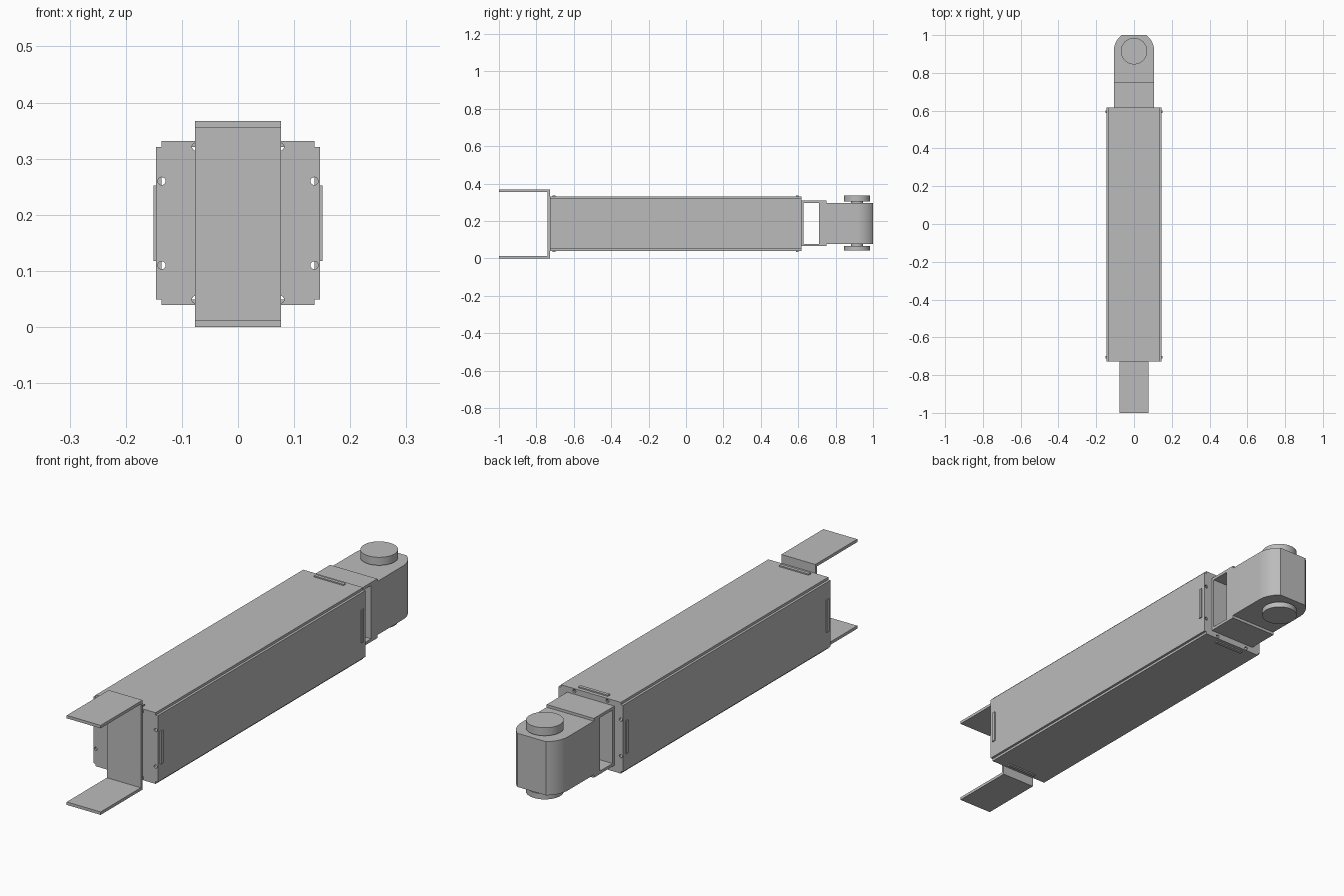
import bpy, bmesh, math
from mathutils import Vector

if "Cube" in bpy.data.objects:
    bpy.data.objects.remove(bpy.data.objects["Cube"])

steel = bpy.data.materials.new("plain_grey_steel")
steel.use_nodes = True
GREY = (0.5, 0.5, 0.5, 1)
steel.diffuse_color = GREY
steel.node_tree.nodes["Principled BSDF"].inputs["Base Color"].default_value = GREY

MID = 0.185            # height of the beam axis
OUT, IN = 0.146, 0.136  # outer and inner half width of the beam
FRONT, BACK = -0.728, 0.617
CAP = 0.008
PIN_Y = 0.915

# Maps a profile point and a depth to a position, by extrusion axis
PLACE = {
    "x": lambda p, d: (d, p[0], p[1]),
    "y": lambda p, d: (p[0], d, p[1]),
    "z": lambda p, d: (p[0], p[1], d),
}


def prism(name, points, axis, start, end, smooth=False):
    """Extrude a closed profile along an axis."""
    bm = bmesh.new()
    place = PLACE[axis]
    face = bm.faces.new([bm.verts.new(place(p, start)) for p in points])
    new = bmesh.ops.extrude_face_region(bm, geom=[face])["geom"]
    shift = Vector(place((0, 0), end - start))
    bmesh.ops.translate(bm, vec=shift, verts=[v for v in new if isinstance(v, bmesh.types.BMVert)])
    bmesh.ops.recalc_face_normals(bm, faces=bm.faces)
    mesh = bpy.data.meshes.new(name)
    bm.to_mesh(mesh)
    bm.free()
    mesh.materials.append(steel)
    obj = bpy.data.objects.new(name, mesh)
    bpy.context.collection.objects.link(obj)
    if smooth:
        bpy.ops.object.select_all(action="DESELECT")
        obj.select_set(True)
        bpy.context.view_layer.objects.active = obj
        bpy.ops.object.shade_smooth_by_angle(angle=math.radians(30))
    return obj


def box(name, x, y, z):
    return prism(name, [(x[0], y[0]), (x[1], y[0]), (x[1], y[1]), (x[0], y[1])], "z", *z)


def circle(cx, cy, r, n=48):
    return [(cx + r * math.cos(2 * math.pi * i / n), cy + r * math.sin(2 * math.pi * i / n))
            for i in range(n)]


def channel(name, web, tip, low, high, t, half):
    """Bent U-shaped strip, with its web at one end and open at the tip."""
    s = t if tip > web else -t
    prism(name, [(web, low), (tip, low), (tip, low + t), (web + s, low + t),
                 (web + s, high - t), (tip, high - t), (tip, high), (web, high)],
          "x", -half, half)


# Beam: four plates that leave a notch along each corner
plate_y = (FRONT + CAP, BACK - CAP)
box("top_plate", (-IN, IN), plate_y, (MID + IN, MID + OUT))
box("bottom_plate", (-IN, IN), plate_y, (MID - OUT, MID - IN))
box("left_plate", (IN, OUT), plate_y, (MID - IN, MID + IN))
box("right_plate", (-OUT, -IN), plate_y, (MID - IN, MID + IN))

# End caps: notched squares, two screw holes along each edge
quarter = [(OUT, -IN), (OUT, IN), (IN, IN)]
outline = []
for i in range(4):
    c, s = round(math.cos(i * math.pi / 2)), round(math.sin(i * math.pi / 2))
    outline += [(x * c - z * s, MID + x * s + z * c) for x, z in quarter]

HOLE = 0.075
for end, y in (("front", FRONT), ("back", BACK - CAP)):
    cap = prism(end + "_cap", outline, "y", y, y + CAP)
    cutters = []
    for side in (-1, 1):
        for off in (-HOLE, HOLE):
            for x, z in ((side * IN, off), (off, side * IN)):
                cut = prism("hole_cutter", circle(x, MID + z, 0.007, 16), "y", y - 0.01, y + CAP + 0.01)
                cut.hide_render = True
                mod = cap.modifiers.new("hole", "BOOLEAN")
                mod.object, mod.operation, mod.solver = cut, "DIFFERENCE", "EXACT"
                cutters.append(cut)
    bpy.context.view_layer.update()
    drilled = bpy.data.meshes.new_from_object(cap.evaluated_get(bpy.context.evaluated_depsgraph_get()))
    cap.modifiers.clear()
    cap.data = drilled
    for cut in cutters:
        bpy.data.objects.remove(cut)

# Locking tabs that stand out of the plates close to both ends
TAB, REACH = 0.067, 0.151
for end, y in (("front", FRONT + 0.022), ("back", BACK - 0.022)):
    ty = (y - 0.007, y + 0.007)
    for side, word in ((1, "left"), (-1, "right")):
        xs = sorted((side * IN, side * REACH))
        box(f"{end}_{word}_tab", xs, ty, (MID - TAB, MID + TAB))
    for side, word in ((1, "top"), (-1, "bottom")):
        zs = sorted((MID + side * IN, MID + side * REACH))
        box(f"{end}_{word}_tab", (-TAB, TAB), ty, zs)

# Open bracket in front, and the one that holds the hinge block at the back
channel("front_bracket", FRONT, -1.0, 0.0, 0.367, 0.012, 0.077)
channel("back_bracket", BACK, 0.75, 0.065, 0.308, 0.012, 0.107)

# Hinge block: round nose cut off flat
R = 0.107
first = math.acos(math.sqrt(R * R - (1 - PIN_Y) ** 2) / R)
arc = [first * i / 12 for i in range(13)]
nose = [(R * math.cos(a), PIN_Y + R * math.sin(a)) for a in arc]
block = [(-R, 0.71), (R, 0.71)] + nose + [(-x, y) for x, y in reversed(nose)]
prism("hinge_block", block, "z", 0.077, 0.297, smooth=True)

# Hinge pin and its two heads
prism("hinge_pin", circle(0, PIN_Y, 0.032), "z", 0.05, 0.32, smooth=True)
prism("pin_top_head", circle(0, PIN_Y, 0.07), "z", 0.304, 0.337, smooth=True)
prism("pin_bottom_head", circle(0, PIN_Y, 0.07), "z", 0.043, 0.066, smooth=True)
